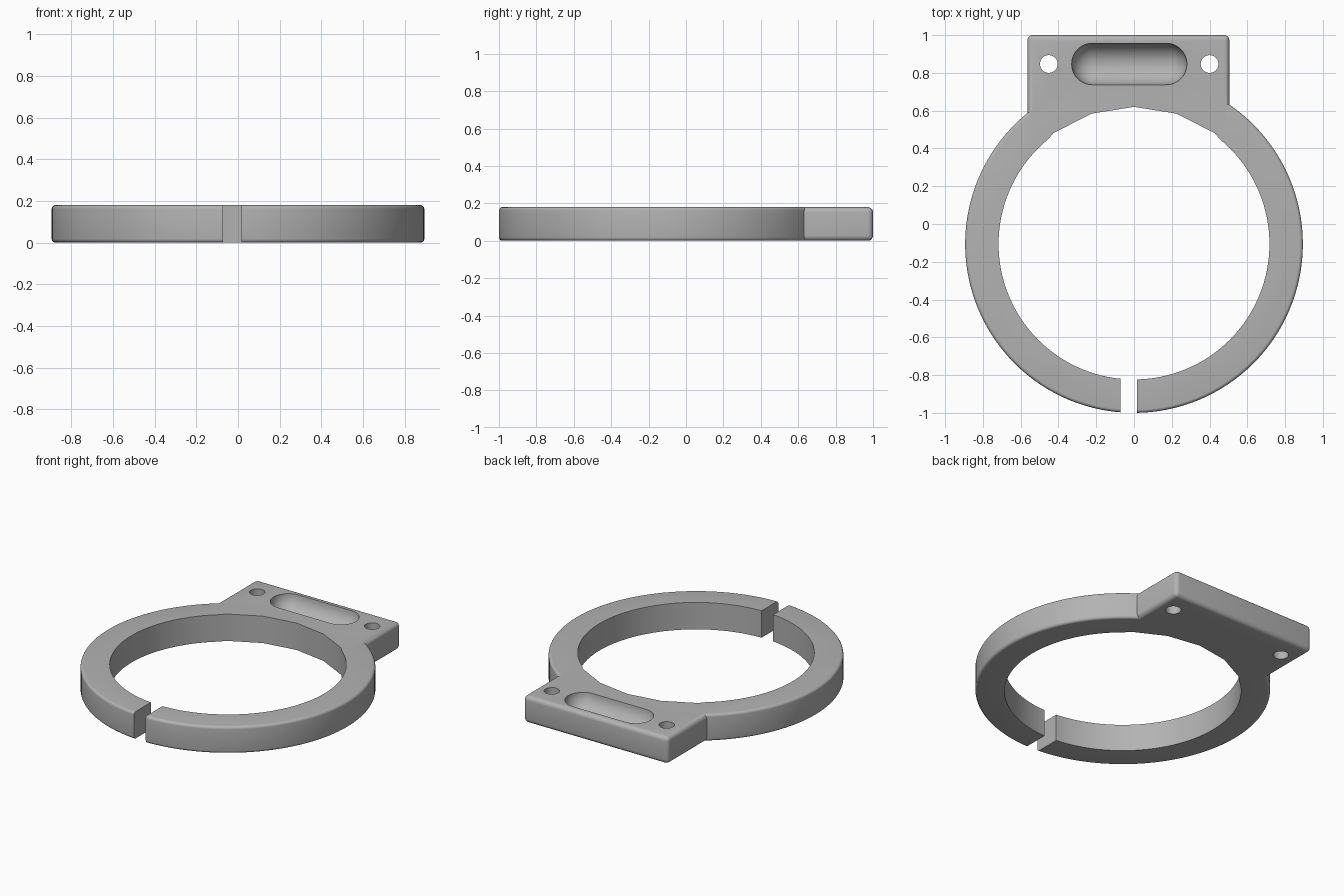
import bpy
import bmesh
import math
from mathutils import Matrix, Vector

cube = bpy.data.objects.get("Cube")
if cube:
    bpy.data.objects.remove(cube, do_unlink=True)

HEIGHT = 0.18
CENTRE_Y = -0.106
OUTER, INNER = 0.894, 0.717

grey = bpy.data.materials.new("plain grey")
grey.use_nodes = True
colour = (0.45, 0.45, 0.45, 1)
grey.diffuse_color = colour
grey.node_tree.nodes["Principled BSDF"].inputs["Base Color"].default_value = colour


def finish(name, bm):
    bmesh.ops.recalc_face_normals(bm, faces=bm.faces)
    mesh = bpy.data.meshes.new(name)
    bm.to_mesh(mesh)
    bm.free()
    mesh.materials.append(grey)
    obj = bpy.data.objects.new(name, mesh)
    bpy.context.collection.objects.link(obj)
    return obj


def prism(name, outline, z0, z1):
    bm = bmesh.new()
    face = bm.faces.new([bm.verts.new((x, y, z0)) for x, y in outline])
    top = bmesh.ops.extrude_face_region(bm, geom=[face])["geom"]
    verts = [g for g in top if isinstance(g, bmesh.types.BMVert)]
    bmesh.ops.translate(bm, verts=verts, vec=(0, 0, z1 - z0))
    return finish(name, bm)


def circle(x, y, radius, sides):
    return [(x + radius * math.sin(math.tau * i / sides),
             y + radius * math.cos(math.tau * i / sides)) for i in range(sides)]


def rectangle(x0, x1, y0, y1):
    return [(x0, y0), (x1, y0), (x1, y1), (x0, y1)]


def bevel(obj, width, rule):
    bm = bmesh.new()
    bm.from_mesh(obj.data)
    edges = [e for e in bm.edges if rule(e)]
    bmesh.ops.bevel(bm, geom=edges, offset=width, segments=5,
                    profile=0.5, affect='EDGES')
    bm.to_mesh(obj.data)
    bm.free()


def combine(target, other, operation):
    mod = target.modifiers.new(operation, 'BOOLEAN')
    mod.operation = operation
    mod.solver = 'EXACT'
    mod.object = other
    bpy.context.view_layer.objects.active = target
    bpy.ops.object.modifier_apply(modifier=mod.name)
    bpy.data.objects.remove(other, do_unlink=True)


# Rounded outer disc and mounting block
ring = prism("split_ring_clamp", circle(0, CENTRE_Y, OUTER, 128), 0, HEIGHT)
bevel(ring, 0.018, lambda e: abs(e.verts[0].co.z - e.verts[1].co.z) < 0.01)
block = prism("mounting_block", rectangle(-0.565, 0.505, 0.3, 1.0), 0, HEIGHT)
bevel(block, 0.028, lambda e: max(v.co.y for v in e.verts) > 0.9)
combine(ring, block, 'UNION')

# Bore: smooth round below, with coarse facets behind the block
facet_limit = math.radians(37)
bore = [(x, y) for x, y in circle(0, CENTRE_Y, INNER, 128)
        if abs(math.atan2(x, y - CENTRE_Y)) > facet_limit]
facets = [(0.726 * math.sin(math.radians(a)),
           CENTRE_Y + 0.726 * math.cos(math.radians(a))) for a in range(-36, 37, 18)]
combine(ring, prism("bore_cutter", facets + bore, -0.1, 0.3), 'DIFFERENCE')

# Split at the front of the ring
combine(ring, prism("split_cutter", rectangle(-0.072, 0.017, -1.2, -0.6), -0.1, 0.3),
        'DIFFERENCE')

# Screw holes
for x in (-0.451, 0.4):
    combine(ring, prism("hole_cutter", circle(x, 0.847, 0.047, 32), -0.1, 0.3),
            'DIFFERENCE')

# Round-bottomed scoop: a sphere stretched into a capsule
bm = bmesh.new()
bmesh.ops.create_uvsphere(bm, u_segments=32, v_segments=24, radius=0.11,
                          matrix=Matrix.Rotation(math.pi / 2, 4, 'Y'))
middle = [e for e in bm.edges if all(abs(v.co.x) < 1e-4 for v in e.verts)]
bmesh.ops.split_edges(bm, edges=middle)
for face in bm.faces:
    face.tag = face.calc_center_median().x > 0
moved = {v for f in bm.faces if f.tag for v in f.verts}
bmesh.ops.translate(bm, verts=list(moved), vec=(0.39, 0, 0))
rims = [e for e in bm.edges if e.is_boundary]
bmesh.ops.bridge_loops(bm, edges=rims)
bmesh.ops.translate(bm, verts=bm.verts, vec=Vector((-0.22, 0.847, HEIGHT + 0.001)))
combine(ring, finish("scoop_cutter", bm), 'DIFFERENCE')

# Smooth shading with crisp edges
bpy.ops.object.select_all(action='DESELECT')
ring.select_set(True)
bpy.context.view_layer.objects.active = ring
bpy.ops.object.shade_smooth_by_angle(angle=math.radians(30))
